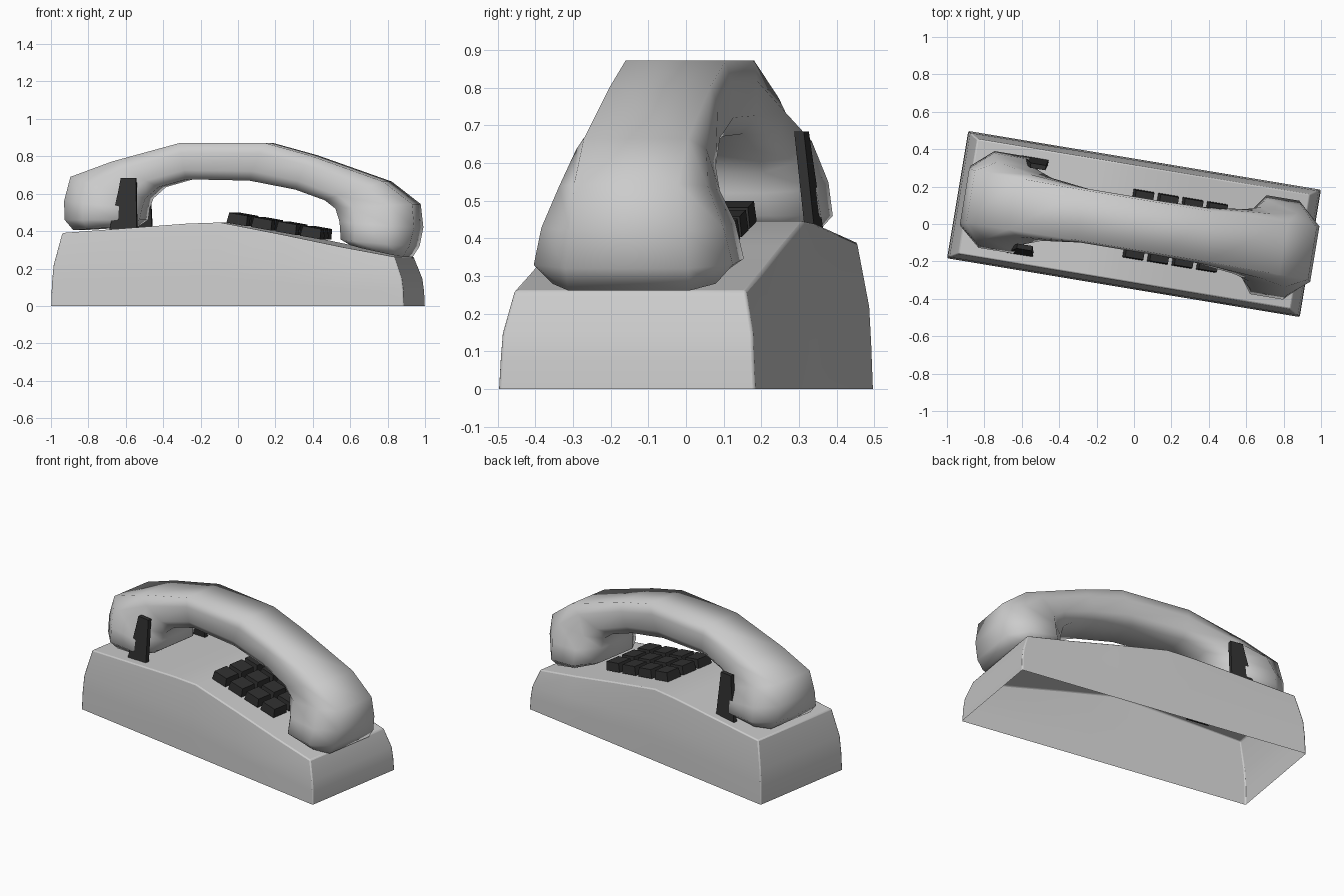
import bpy, bmesh, math
from mathutils import Matrix

if "Cube" in bpy.data.objects:
    bpy.data.objects.remove(bpy.data.objects["Cube"])

YAW = Matrix.Rotation(math.radians(-9.45), 4, 'Z')   # whole phone is turned a little

dark = bpy.data.materials.new("dark_plastic")
dark.diffuse_color = (0.03, 0.03, 0.03, 1)
dark.use_nodes = True
dark.node_tree.nodes["Principled BSDF"].inputs["Base Color"].default_value = dark.diffuse_color


def finish(bm, name, mat=None, smooth=None, bevel=0):
    bmesh.ops.recalc_face_normals(bm, faces=bm.faces)
    bm.transform(YAW)
    me = bpy.data.meshes.new(name)
    bm.to_mesh(me)
    bm.free()
    ob = bpy.data.objects.new(name, me)
    bpy.context.collection.objects.link(ob)
    if mat:
        me.materials.append(mat)
    if bevel:
        m = ob.modifiers.new("bevel", 'BEVEL')
        m.width, m.segments, m.limit_method = bevel, 2, 'ANGLE'
        m.angle_limit = math.radians(40)
    if smooth:
        bpy.ops.object.select_all(action='DESELECT')
        ob.select_set(True)
        bpy.context.view_layer.objects.active = ob
        bpy.ops.object.shade_smooth_by_angle(angle=math.radians(smooth))
    return ob


def bridge(bm, rings):
    for a, b in zip(rings, rings[1:]):
        n = len(a)
        for i in range(n):
            j = (i + 1) % n
            bm.faces.new((a[i], a[j], b[j], b[i]))


# Base: open-bottomed shell with an arched top
TOP = [(-1, .39), (-.25, .44), (-.05, .446), (.33, .38), (.68, .315), (1, .262)]
bm = bmesh.new()
rings = []
for frac, du, dv in [(0, 0, 0), (.3, .003, .004), (.56, .012, .008), (1, .055, .034)]:
    hu, hv = .956 - du, .345 - dv
    front = [bm.verts.new((u * hu, -hv, h * frac)) for u, h in TOP]
    back = [bm.verts.new((u * hu, hv, h * frac)) for u, h in reversed(TOP)]
    rings.append(front + back)
bridge(bm, rings)
last, n = rings[-1], len(TOP)
for i in range(n - 1):
    bm.faces.new((last[i], last[i + 1], last[2 * n - 2 - i], last[2 * n - 1 - i]))
finish(bm, "base", smooth=35, bevel=.007)

# Handset: octagonal sections, inner point, outer point, half widths (inner, middle, outer)
SECTIONS = [
    ((.63, .325), (.92, .262), (.13, .22, .165)),
    ((.58, .355), (.957, .32), (.14, .268, .165)),
    ((.572, .45), (.98, .42), (.13, .245, .15)),
    ((.55, .52), (.967, .545), (.13, .20, .14)),
    ((.49, .565), (.81, .665), (.12, .175, .14)),
    ((.33, .622), (.41, .805), (.115, .15, .135)),
    ((.08, .67), (.165, .872), (.11, .145, .135)),
    ((-.26, .677), (-.29, .872), (.11, .145, .135)),
    ((-.41, .635), (-.66, .772), (.12, .17, .14)),
    ((-.48, .575), (-.885, .69), (.13, .21, .14)),
    ((-.50, .52), (-.918, .56), (.13, .25, .15)),
    ((-.51, .46), (-.912, .46), (.14, .262, .165)),
    ((-.56, .425), (-.865, .405), (.13, .22, .165)),
]
bm = bmesh.new()
rings = []
for (ui, zi), (uo, zo), (wi, wm, wo) in SECTIONS:
    half = [(0, wi), (.25, wm), (.72, wm), (1, wo)]
    outline = half + [(t, -w) for t, w in reversed(half)]
    rings.append([bm.verts.new((ui + (uo - ui) * t, w, zi + (zo - zi) * t))
                  for t, w in outline])
bridge(bm, rings)
bm.faces.new(rings[0])
bm.faces.new(rings[-1])
finish(bm, "handset", smooth=89)

# Cradle clips: thin blades leaning in at the top, one on each side
CLIP = [(-.655, .40), (-.61, .61), (-.597, .684), (-.515, .684), (-.505, .40)]
for side, name in ((-1, "front_clip"), (1, "back_clip")):
    bm = bmesh.new()
    rings = []
    for off in (-.013, .013):
        rings.append([bm.verts.new((u, side * (.251 - (z - .40) * .115 + off), z))
                      for u, z in CLIP])
    bridge(bm, rings)
    bm.faces.new(rings[0])
    bm.faces.new(rings[1])
    finish(bm, name, dark)

# Keypad: four by three tapered keys following the slope of the base
slope = Matrix.Rotation(math.radians(10), 4, 'Y')
for c in range(4):
    for r in range(3):
        bm = bmesh.new()
        bmesh.ops.create_cube(bm, size=1)
        for v in bm.verts:
            s = .1 if v.co.z > 0 else .11
            v.co = (v.co.x * s, v.co.y * s, v.co.z * .055)
        u = .027 + c * .133
        place = Matrix.Translation((u, (r - 1) * .13, .463 - .176 * (u - .027)))
        bm.transform(place @ slope)
        finish(bm, f"key_{c}_{r}", dark)
